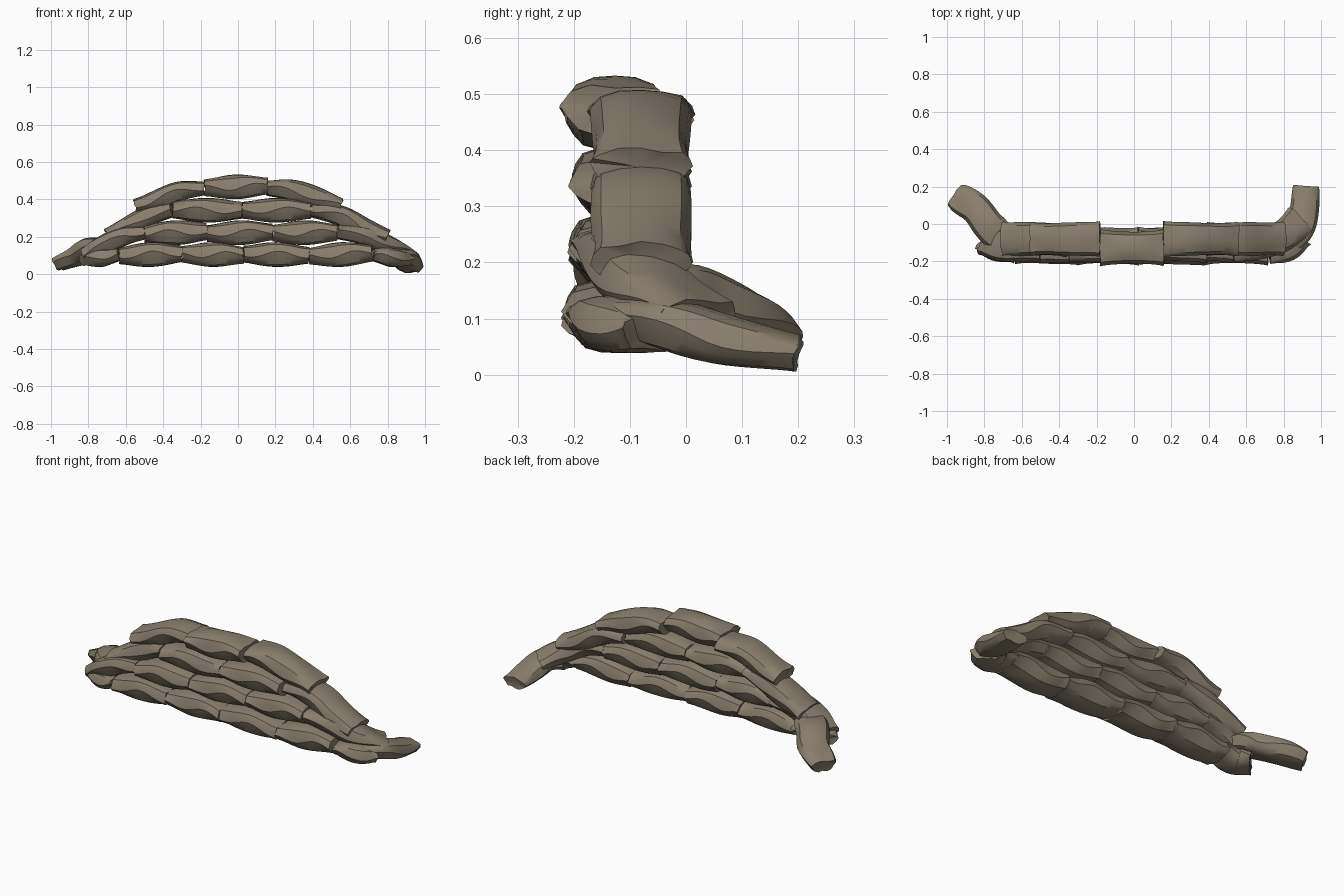
import bpy, bmesh, math, random
from mathutils import Vector

if "Cube" in bpy.data.objects:
    bpy.data.objects.remove(bpy.data.objects["Cube"])

random.seed(7)
cloth = bpy.data.materials.new("burlap")
cloth.diffuse_color = (0.25, 0.21, 0.155, 1)
cloth.use_nodes = True
cloth.node_tree.nodes["Principled BSDF"].inputs["Base Color"].default_value = cloth.diffuse_color

# bag cross-section (width, thickness): flat top, creased seam at the side, beveled underside
TOP = [(0.5, 0.0), (0.47, 0.18), (0.40, 0.38), (0.22, 0.48), (0, 0.5),
       (-0.22, 0.48), (-0.40, 0.38), (-0.47, 0.18), (-0.5, 0.0)]
SECTION = TOP + [(-0.43, -0.22), (-0.33, -0.42), (-0.17, -0.49), (0, -0.5),
                 (0.17, -0.49), (0.33, -0.42), (0.43, -0.22)]


def spline(pts, t):
    """Catmull-Rom point along the path."""
    p = [Vector(q) for q in pts]
    p = [2 * p[0] - p[1]] + p + [2 * p[-1] - p[-2]]
    n = len(pts) - 1
    i = min(int(t * n), n - 1)
    f = t * n - i
    a, b, c, d = p[i:i + 4]
    return 0.5 * (2 * b + (c - a) * f + (2 * a - 5 * b + 4 * c - d) * f * f
                  + (3 * b - a - 3 * c + d) * f ** 3)


def bag(name, pts, width=0.18, thick=0.13, steps=16, flare=0.08):
    """Sweep a lumpy sandbag with flat flared ends along a path."""
    bm = bmesh.new()
    rings = []
    ph = random.uniform(0, 6.28)
    for k in range(steps + 1):
        t = k / steps
        c = spline(pts, t)
        tan = (spline(pts, min(t + .02, 1)) - spline(pts, max(t - .02, 0))).normalized()
        side = tan.cross(Vector((0, 0, 1))).normalized()
        up = side.cross(tan)
        bulge = math.sin(math.pi * t) ** 0.95 if 0 < t < 1 else 0
        end = abs(2 * t - 1) ** 6
        h = thick * (0.56 + 0.44 * bulge + 0.08 * end)
        w = width * (0.97 + flare * end + 0.04 * math.sin(5 * t + ph))
        ring = []
        for j, (u, v) in enumerate(SECTION):
            # wandering seam, shallow folds and ragged end hems
            seam = 0.14 * math.sin(7 * t + ph) * (1 - min(abs(v) * 2, 1))
            fold = 0.004 * math.sin(j * 2.1 + ph) * (1 - bulge)
            rag = random.uniform(-.004, .004) if k in (0, steps) else 0
            ring.append(bm.verts.new(c + side * (u * w) + up * ((v + seam) * h + fold) + tan * rag))
        rings.append(ring)
    n = len(SECTION)
    for r, s in zip(rings, rings[1:]):
        for j in range(n):
            bm.faces.new((r[j], r[(j + 1) % n], s[(j + 1) % n], s[j]))
    # end caps sunk slightly inward
    for ring, nxt in ((rings[0], rings[1]), (rings[-1], rings[-2])):
        mid = sum((v.co for v in ring), Vector()) / n
        inner = sum((v.co for v in nxt), Vector()) / n
        cv = bm.verts.new(mid.lerp(inner, 0.3))
        for j in range(n):
            bm.faces.new((ring[j], ring[(j + 1) % n], cv))
    bmesh.ops.recalc_face_normals(bm, faces=bm.faces)
    me = bpy.data.meshes.new(name)
    bm.to_mesh(me)
    bm.free()
    me.materials.append(cloth)
    ob = bpy.data.objects.new(name, me)
    bpy.context.collection.objects.link(ob)
    bpy.ops.object.select_all(action='DESELECT')
    ob.select_set(True)
    bpy.context.view_layer.objects.active = ob
    bpy.ops.object.shade_smooth_by_angle(angle=math.radians(35))
    return ob


# level bags of each course: joints along x, centre y, centre z
COURSES = [
    ((-0.635, -0.30, 0.03, 0.38, 0.72), -0.12, 0.105),
    ((-0.50, -0.165, 0.185, 0.53), -0.115, 0.222),
    ((-0.35, 0.02, 0.39), -0.11, 0.342),
    ((-0.18, 0.16), -0.125, 0.467),
]
for r, (xs, y, z) in enumerate(COURSES):
    for i, (a, b) in enumerate(zip(xs, xs[1:])):
        dy = random.uniform(-.006, .006)
        dz = random.uniform(-.008, .008)
        bag(f"course_{r + 1}_bag_{i + 1}",
            [(a + .001, y + dy, z + dz), ((a + b) / 2, y + dy, z), (b - .001, y + dy, z - dz)],
            0.183, 0.132)

# sloping bags that step down at both shoulders
bag("top_shoulder_left", [(-0.55, -.08, .365), (-0.44, -.08, .395), (-0.31, -.08, .445), (-0.18, -.08, .46)], .178, .11)
bag("top_shoulder_right", [(0.155, -.08, .46), (0.28, -.08, .45), (0.42, -.08, .41), (0.55, -.08, .365)], .18, .12)
bag("third_shoulder_left", [(-0.70, -.08, .205), (-0.60, -.08, .245), (-0.47, -.08, .315), (-0.35, -.09, .345)], .178, .115)
bag("third_shoulder_right", [(0.39, -.08, .345), (0.54, -.08, .315), (0.67, -.08, .25), (0.80, -.08, .20)], .178, .115)
bag("second_shoulder_left", [(-0.80, -.08, .11), (-0.72, -.11, .155), (-0.61, -.11, .205), (-0.50, -.11, .225)], .178, .11)
bag("second_shoulder_right", [(0.53, -.11, .225), (0.68, -.10, .205), (0.80, -.06, .15), (0.89, .02, .10)], .178, .11)
bag("bottom_corner_left", [(-0.79, -.06, .075), (-0.73, -.11, .09), (-0.635, -.12, .105)], .18, .10)
bag("bottom_corner_right", [(0.72, -.12, .105), (0.82, -.11, .09), (0.88, -.05, .075)], .18, .10)

# end bags curling back to the ground
bag("end_bag_left", [(-0.70, -.085, .155), (-0.78, -.005, .145), (-0.85, .085, .10), (-0.955, .15, .055)], .178, .11, flare=-.22)
bag("end_bag_right", [(0.80, -.11, .11), (0.88, -.03, .09), (0.91, .07, .062), (0.92, .20, .037)], .16, .095, flare=-.05)
